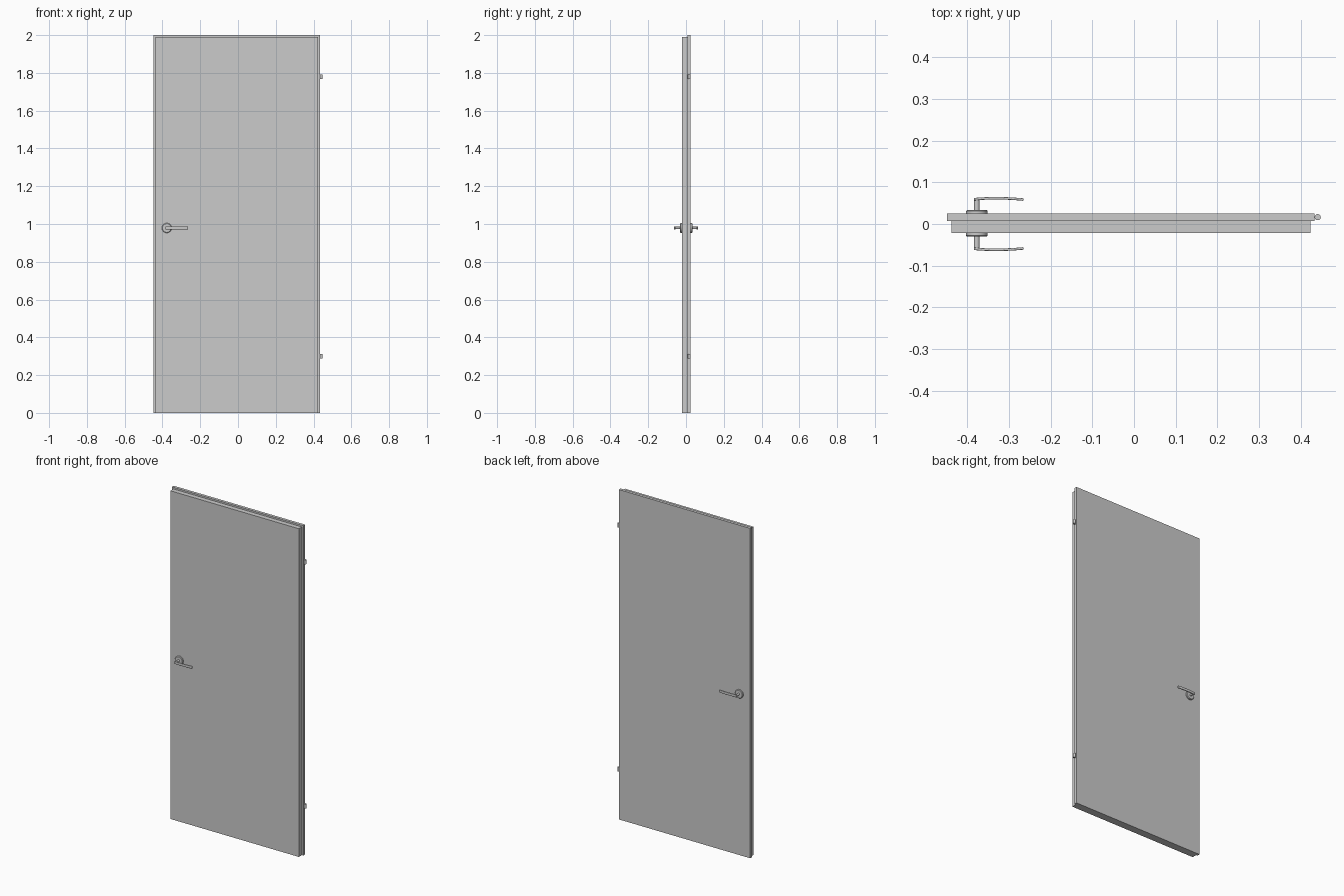
import bpy, bmesh, math
from mathutils import Matrix

if "Cube" in bpy.data.objects:
    bpy.data.objects.remove(bpy.data.objects["Cube"])


def finish(name, bm, smooth=False):
    bmesh.ops.recalc_face_normals(bm, faces=bm.faces)
    mesh = bpy.data.meshes.new(name)
    bm.to_mesh(mesh)
    bm.free()
    ob = bpy.data.objects.new(name, mesh)
    bpy.context.collection.objects.link(ob)
    if smooth:
        bpy.ops.object.select_all(action='DESELECT')
        ob.select_set(True)
        bpy.context.view_layer.objects.active = ob
        bpy.ops.object.shade_smooth_by_angle(angle=math.radians(35))
    return ob


def prism(name, pts, z0, z1, bevel=0.0):
    """Extrude an XY outline from z0 to z1."""
    bm = bmesh.new()
    face = bm.faces.new([bm.verts.new((x, y, z0)) for x, y in pts])
    res = bmesh.ops.extrude_face_region(bm, geom=[face])
    top = [g for g in res['geom'] if isinstance(g, bmesh.types.BMVert)]
    bmesh.ops.translate(bm, verts=top, vec=(0, 0, z1 - z0))
    ob = finish(name, bm, bevel > 0)
    if bevel:
        m = ob.modifiers.new("round", 'BEVEL')
        m.width, m.segments, m.limit_method = bevel, 3, 'ANGLE'
        m.angle_limit = math.radians(40)
    return ob


def lathe(name, profile, origin, axis='Z', sides=32):
    """Stack of rings given as (radius, offset along axis), capped at both ends."""
    bm = bmesh.new()
    rings = []
    for r, h in profile:
        rings.append([bm.verts.new((r * math.cos(2 * math.pi * i / sides),
                                    r * math.sin(2 * math.pi * i / sides), h))
                      for i in range(sides)])
    for a, b in zip(rings, rings[1:]):
        for i in range(sides):
            j = (i + 1) % sides
            bm.faces.new((a[i], a[j], b[j], b[i]))
    bm.faces.new(rings[0])
    bm.faces.new(rings[-1])
    if axis == 'Y':
        bm.transform(Matrix.Rotation(-math.pi / 2, 4, 'X'))
    bm.transform(Matrix.Translation(origin))
    return finish(name, bm, True)


# Rebated door leaf: stepped outline with the wider lip at the back
Y_BACK, Y_STEP, Y_FRONT = 0.025, 0.0075, -0.0215
lip = [(-0.448, Y_STEP), (0.433, Y_STEP), (0.433, Y_BACK), (-0.448, Y_BACK)]
core = [(-0.438, Y_FRONT), (0.423, Y_FRONT), (0.423, Y_STEP), (-0.438, Y_STEP)]
prism("door_lip", lip, 0.0, 2.0)
prism("door_core", core, 0.0, 1.99)

# Hinge barrels
for label, z in (("lower", 0.30), ("upper", 1.78)):
    lathe(label + "_hinge", [(0.0075, -0.0125), (0.0075, 0.0125)],
          (0.4405, 0.0165, z), sides=12)

# Handle sets on both faces
HX, HZ = -0.377, 0.979
for label, s, face in (("back", 1, Y_BACK), ("front", -1, -Y_FRONT)):
    # round rose with chamfered rim
    rose = [(0.026, face - 0.001), (0.026, face + 0.006), (0.023, face + 0.009)]
    lathe(label + "_rose", [(r, s * h) for r, h in rose], (HX, 0, HZ), 'Y')
    # neck
    lathe(label + "_neck", [(0.0065, s * face), (0.0065, s * 0.061)],
          (HX, 0, HZ), 'Y', 20)
    # gently bowed lever
    n = 14
    outer, inner = [], []
    for i in range(n + 1):
        t = i / n
        x = -0.384 + 0.119 * t
        y = 0.0625 - 0.001 * t + 0.011 * t * (1 - t)
        outer.append((x, s * y))
        inner.append((x, s * (y - 0.006)))
    prism(label + "_lever", outer + inner[::-1], HZ - 0.008, HZ + 0.008, 0.002)
